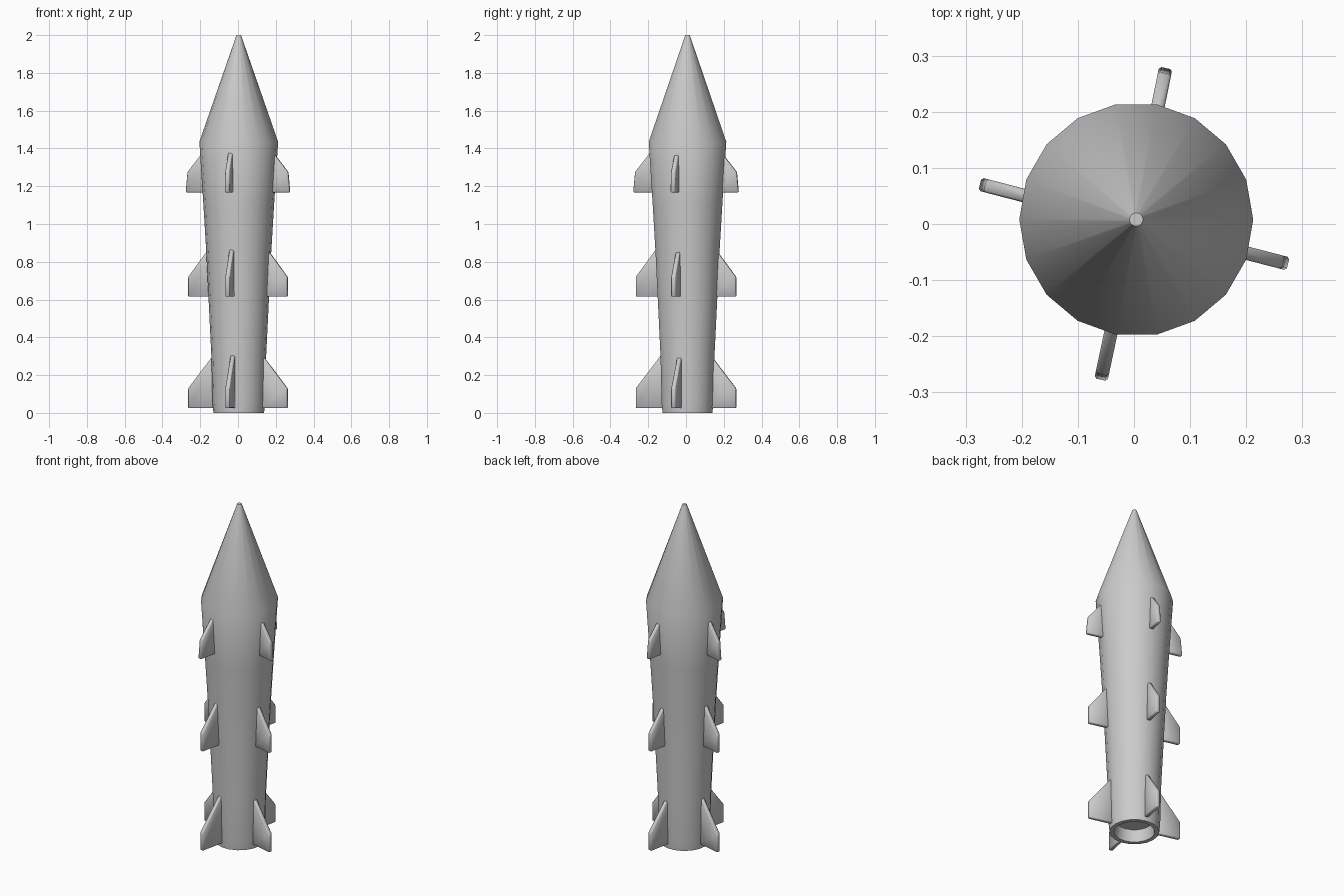
import bpy, bmesh, math
from mathutils import Vector

if "Cube" in bpy.data.objects:
    bpy.data.objects.remove(bpy.data.objects["Cube"])

SIDES = 18
CX, CY = 0.004, 0.008


def make_object(name, bm, angle):
    bmesh.ops.recalc_face_normals(bm, faces=bm.faces)
    mesh = bpy.data.meshes.new(name)
    bm.to_mesh(mesh)
    bm.free()
    ob = bpy.data.objects.new(name, mesh)
    bpy.context.collection.objects.link(ob)
    bpy.ops.object.select_all(action='DESELECT')
    ob.select_set(True)
    bpy.context.view_layer.objects.active = ob
    bpy.ops.object.shade_smooth_by_angle(angle=math.radians(angle))
    return ob


def lathe(name, profile):
    bm = bmesh.new()
    rings = []
    for r, z in profile:
        rings.append([bm.verts.new((CX + r * math.cos(math.tau * i / SIDES),
                                    CY + r * math.sin(math.tau * i / SIDES), z))
                      for i in range(SIDES)])
    for a, b in zip(rings, rings[1:]):
        for i in range(SIDES):
            j = (i + 1) % SIDES
            bm.faces.new((a[i], a[j], b[j], b[i]))
    bm.faces.new(rings[0])
    bm.faces.new(rings[-1])
    return make_object(name, bm, 35)


def fin(name, outline, degrees, thickness=0.024):
    a = math.radians(degrees)
    out = Vector((math.cos(a), math.sin(a), 0))
    side = Vector((-math.sin(a), math.cos(a), 0)) * thickness / 2
    bm = bmesh.new()
    front, back = [[bm.verts.new(out * r + Vector((0, 0, z)) + side * s)
                    for r, z in outline] for s in (-1, 1)]
    bm.faces.new(front)
    bm.faces.new(back[::-1])
    n = len(outline)
    for i in range(n):
        j = (i + 1) % n
        bm.faces.new((front[i], front[j], back[j], back[i]))
    bmesh.ops.bevel(bm, geom=bm.edges[:], offset=0.004, segments=1,
                    affect='EDGES', profile=0.5)
    return make_object(name, bm, 50)


# Tapered hull with pointed nose and open nozzle recess underneath
lathe("rocket_body", [(0.10, 0.07), (0.11, 0.0), (0.134, 0.0), (0.139, 0.05),
                      (0.145, 0.3), (0.172, 0.85), (0.187, 1.1),
                      (0.2085, 1.435), (0.012, 2.0)])

# Three tiers of four fins: bottom z, outer top z, root top z, root radii, tip radii
tiers = {
    "lower": (0.025, 0.13, 0.31, 0.12, 0.13, 0.27, 0.27),
    "middle": (0.615, 0.72, 0.88, 0.14, 0.15, 0.27, 0.27),
    "upper": (1.168, 1.275, 1.40, 0.17, 0.175, 0.284, 0.274),
}
directions = {"right": -14.5, "back": 78.5, "left": 165.5, "front": 258}
for tier, (z0, z1, z2, r0, r1, t0, t1) in tiers.items():
    for where, deg in directions.items():
        fin(f"{tier}_fin_{where}", [(r0, z0), (t0, z0), (t1, z1), (r1, z2)], deg)
